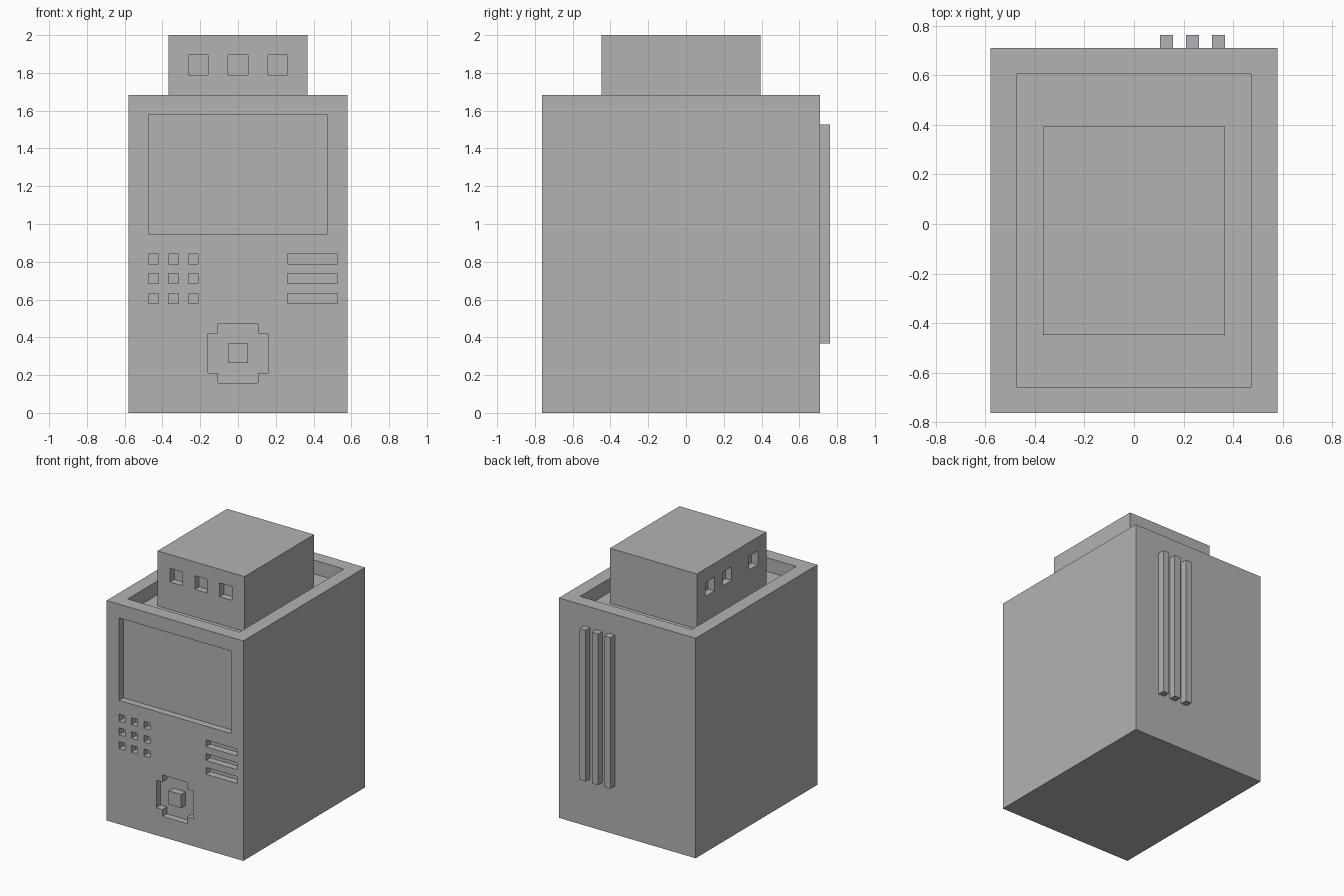
import bpy
import bmesh
from mathutils import Matrix, Vector

cube = bpy.data.objects.get("Cube")
if cube:
    bpy.data.objects.remove(cube, do_unlink=True)

U = 2 / 38  # grid module: the whole model is laid out in these units

grey = bpy.data.materials.new("plain grey")
grey.use_nodes = True
grey.diffuse_color = (0.45, 0.45, 0.45, 1)
grey.node_tree.nodes["Principled BSDF"].inputs["Base Color"].default_value = (0.45, 0.45, 0.45, 1)


def boxes(name, spans):
    """One object made of boxes, each given as x, y and z spans in modules."""
    bm = bmesh.new()
    for span in spans:
        low = Vector([s[0] for s in span]) * U
        high = Vector([s[1] for s in span]) * U
        size = Matrix.Diagonal((high - low).to_4d())
        bmesh.ops.create_cube(bm, size=1, matrix=Matrix.Translation((low + high) / 2) @ size)
    mesh = bpy.data.meshes.new(name)
    bm.to_mesh(mesh)
    bm.free()
    mesh.materials.append(grey)
    obj = bpy.data.objects.new(name, mesh)
    bpy.context.collection.objects.link(obj)
    return obj


def carve(obj, *cutters):
    """Cut the cutters out of obj, bake the result and drop the cutters."""
    for cutter in cutters:
        cutter.hide_render = True
        mod = obj.modifiers.new(cutter.name, 'BOOLEAN')
        mod.operation = 'DIFFERENCE'
        mod.solver = 'EXACT'
        mod.object = cutter
    evaluated = obj.evaluated_get(bpy.context.evaluated_depsgraph_get())
    mesh = bpy.data.meshes.new_from_object(evaluated)
    obj.modifiers.clear()
    obj.data = mesh
    for cutter in cutters:
        bpy.data.objects.remove(cutter, do_unlink=True)


FRONT, BACK = -14.5, 13.5
face_cut = (FRONT - 1, FRONT + 1)  # depth of everything sunk in the front
rows = (11, 13, 15)

# Main housing with its sunken top, screen, keys, slots and dial
body = boxes("body", [((-11, 11), (FRONT, BACK), (0, 32))])
carve(
    body,
    boxes("top_recess", [((-9, 9), (-12.5, 11.5), (30, 33))]),
    boxes("screen_recess", [((-9, 9), face_cut, (18, 30))]),
    boxes("key_holes", [((x, x + 1), face_cut, (z, z + 1)) for x in (-9, -7, -5) for z in rows]),
    boxes("slots", [((5, 10), face_cut, (z, z + 1)) for z in rows]),
    boxes("dial_tall", [((-2, 2), face_cut, (3, 9))]),
    boxes("dial_wide", [((-3, 3), face_cut, (4, 8))]),
)

# Button in the middle of the dial
boxes("dial_button", [((-1, 1), (FRONT, FRONT + 1), (5, 7))])

# Tower standing in the top recess, windows on its front and right side
tower = boxes("tower", [((-7, 7), (-8.5, 7.5), (30, 38))])
carve(
    tower,
    boxes("front_windows", [((x, x + 2), (-9.5, -7.5), (34, 36)) for x in (-5, -1, 3)]),
    boxes("side_windows", [((-8, -6), (y, y + 2), (34, 36)) for y in (-6.5, -0.5, 3.5)]),
)

# Upright pipes on the back
for number, x in enumerate((2, 4, 6), 1):
    boxes(f"back_pipe_{number}", [((x, x + 1), (BACK, BACK + 1), (7, 29))])
